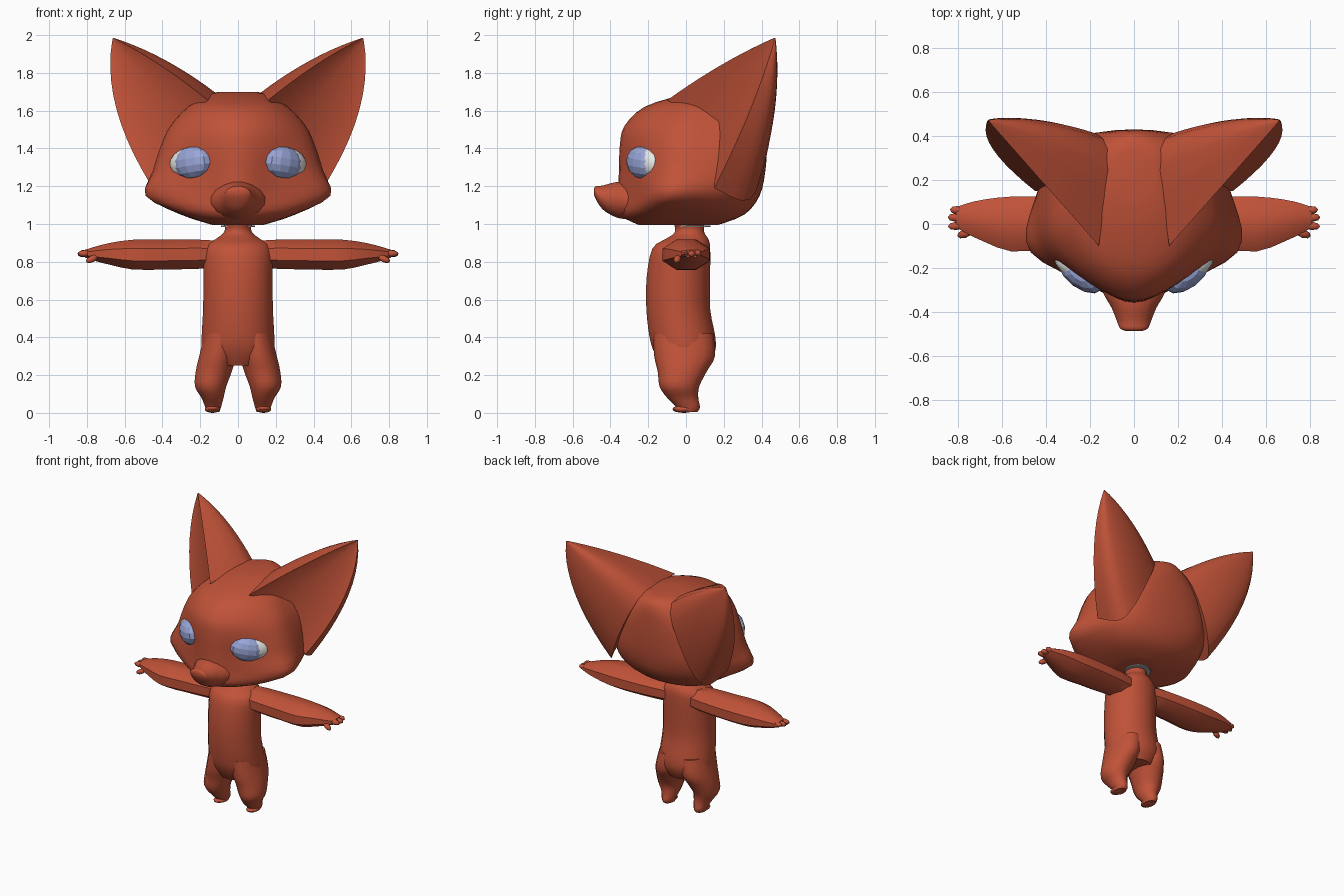
import bpy, bmesh
from math import sin, cos, pi, radians
from mathutils import Vector, Matrix

if "Cube" in bpy.data.objects:
    bpy.data.objects.remove(bpy.data.objects["Cube"], do_unlink=True)


def material(name, rgb):
    m = bpy.data.materials.new(name)
    m.use_nodes = True
    m.diffuse_color = (*rgb, 1)
    m.node_tree.nodes["Principled BSDF"].inputs["Base Color"].default_value = (*rgb, 1)
    return m


FUR = material("rust red", (0.53, 0.085, 0.04))
BLUE = material("pale blue", (0.32, 0.38, 0.68))
WHITE = material("eye white", (0.8, 0.8, 0.78))
GREY = material("grey", (0.4, 0.4, 0.4))


def finish(name, bm, mat, angle=50):
    bmesh.ops.recalc_face_normals(bm, faces=bm.faces[:])
    me = bpy.data.meshes.new(name)
    bm.to_mesh(me)
    bm.free()
    me.materials.append(mat)
    ob = bpy.data.objects.new(name, me)
    bpy.context.collection.objects.link(ob)
    if angle:
        bpy.ops.object.select_all(action='DESELECT')
        ob.select_set(True)
        bpy.context.view_layer.objects.active = ob
        bpy.ops.object.shade_smooth_by_angle(angle=radians(angle))
    return ob


def spline(pts, n, cyclic=False):
    """Smooth curve passing through every point."""
    pts = [Vector(p) for p in pts]
    count, out = len(pts), []
    for i in range(count if cyclic else count - 1):
        if cyclic:
            a, b, c, d = (pts[(i + j) % count] for j in (-1, 0, 1, 2))
        else:
            a, b, c, d = (pts[min(max(i + j, 0), count - 1)] for j in (-1, 0, 1, 2))
        for k in range(n):
            t = k / n
            out.append(0.5 * (2 * b + (c - a) * t + (2 * a - 5 * b + 4 * c - d) * t * t
                              + (3 * b - a - 3 * c + d) * t ** 3))
    if not cyclic:
        out.append(pts[-1])
    return out


def loft(name, rings, mat, steps=3, angle=50):
    """Skin closed rings, smoothing along the length."""
    cols = [spline(c, steps) for c in zip(*rings)]
    bm = bmesh.new()
    rows = [[bm.verts.new(p) for p in r] for r in zip(*cols)]
    n = len(cols)
    for r, s in zip(rows, rows[1:]):
        for i in range(n):
            bm.faces.new((r[i], r[(i + 1) % n], s[(i + 1) % n], s[i]))
    bm.faces.new(rows[0])
    bm.faces.new(rows[-1])
    return finish(name, bm, mat, angle)


def oval(n, place):
    return [place(cos(2 * pi * (i + 0.5) / n), sin(2 * pi * (i + 0.5) / n)) for i in range(n)]


def upright(n, z, cx, rx, y0, y1):
    """Horizontal oval ring reaching from y0 to y1."""
    return oval(n, lambda c, s: (cx + rx * c, (y0 + y1) / 2 + s * (y1 - y0) / 2, z))


def ellipsoid(name, loc, size, mat, rot=None, angle=50, segs=14):
    bm = bmesh.new()
    bmesh.ops.create_uvsphere(bm, u_segments=segs, v_segments=segs // 2 + 1, radius=1)
    m = Matrix.Translation(loc) @ (rot or Matrix.Identity(4)) @ Matrix.Diagonal((*size, 1))
    bm.transform(m)
    return finish(name, bm, mat, angle)


# Head: z, front y, brow, cheek, side, back corner, back y
head = [
    (0.995, -.25, (.08, -.22), (.13, -.12), (.13, 0), (.1, .12), .17),
    (1.05, -.35, (.13, -.31), (.28, -.18), (.3, .05), (.24, .24), .31),
    (1.15, -.36, (.17, -.29), (.47, -.13), (.45, .08), (.31, .32), .39),
    (1.28, -.355, (.18, -.28), (.42, -.12), (.44, .1), (.33, .36), .42),
    (1.42, -.35, (.2, -.27), (.38, -.1), (.4, .1), (.32, .36), .43),
    (1.52, -.325, (.2, -.24), (.34, -.07), (.35, .1), (.28, .36), .43),
    (1.62, -.22, (.15, -.17), (.25, -.03), (.26, .12), (.2, .35), .425),
    (1.68, -.03, (.09, 0), (.15, .07), (.16, .2), (.13, .33), .4),
    (1.70, .1, (.05, .12), (.09, .16), (.1, .22), (.08, .3), .34),
]
rings = []
for z, front, *sides, back in head:
    half = [(x, y, z) for x, y in sides]
    loop = [(0, front, z)] + half + [(0, back, z)] + [(-x, y, z) for x, y, z in reversed(half)]
    rings.append(spline(loop, 4, True))
loft("head", rings, FUR)

# Snout: y, centre height, half width, half height
snout = [(-.25, 1.12, .17, .1), (-.33, 1.125, .135, .1), (-.38, 1.13, .105, .092),
         (-.44, 1.14, .08, .065), (-.475, 1.163, .065, .038), (-.487, 1.172, .04, .018)]
loft("snout", [oval(16, lambda c, s: (w * c, y, zc + h * s)) for y, zc, w, h in snout], FUR)

# Torso and neck: z, half width, front y, back y
torso = [(.25, .12, -.13, .12), (.32, .19, -.17, .155), (.4, .195, -.195, .158), (.55, .187, -.212, .13),
         (.72, .185, -.21, .13), (.87, .18, -.18, .13), (.92, .12, -.11, .12),
         (.95, .08, -.065, .1), (.985, .07, -.06, .095), (1.03, .1, -.08, .1)]
loft("torso_and_neck", [upright(20, z, 0, w, a, b) for z, w, a, b in torso], FUR)

# Pale rim where the neck meets the head
bm = bmesh.new()
bmesh.ops.create_cone(bm, cap_ends=True, segments=20, radius1=.09, radius2=.09, depth=.008,
                      matrix=Matrix.Translation((0, .04, .988)))
finish("neck_rim", bm, GREY, 30)

# Ear guide lines: base point and mid-length bulge
TIP = Vector((.668, .475, 1.99))
ear = [((.16, -.1, 1.655), (0, 0, .02)),
       ((.12, .34, 1.68), (0, .02, .03)),
       ((.25, .42, 1.4), (.01, .03, .01)),
       ((.38, .34, 1.13), (.08, .04, .03)),
       ((.45, .15, 1.19), (.085, .03, .02)),
       ((.31, .16, 1.52), (0, 0, 0))]


def ear_ring(t, sx):
    pts = [Vector(p).lerp(TIP, t * .985) + Vector(b) * 4 * t * (1 - t) for p, b in ear]
    loop = spline(pts[:5], 4) + [pts[5]]
    return [(sx * p.x, p.y, p.z) for p in loop]


# Limb sections
leg = [(.42, .09, .09, -.175, .145), (.3, .108, .1, -.168, .153), (.22, .128, .098, -.15, .11),
       (.14, .145, .085, -.14, .07), (.08, .135, .06, -.1, .065), (.03, .132, .043, -.05, .074),
       (.005, .132, .035, -.045, .06)]
# Arm: x, centre y, half depth, centre z, half height
arm = [(.08, .01, .09, .84, .075), (.2, .005, .118, .84, .083), (.4, .005, .13, .838, .086),
       (.56, 0, .135, .838, .085), (.68, .015, .105, .842, .062), (.76, .025, .075, .842, .04),
       (.81, .03, .05, .843, .022)]
fingers = [((.74, -.035, .83), (.805, -.055, .8)), ((.77, -.005, .845), (.85, -.012, .843)),
           ((.78, .03, .845), (.85, .03, .84)), ((.77, .06, .842), (.84, .066, .85))]

for side, sx in (("left", 1), ("right", -1)):
    loft(side + "_ear", [ear_ring(i / 10, sx) for i in range(11)], FUR, 1, 45)
    loft(side + "_leg", [upright(14, z, sx * x, w, a, b) for z, x, w, a, b in leg], FUR)
    ellipsoid(side + "_foot", (sx * .135, -.012, .02), (.042, .06, .02), FUR)
    loft(side + "_arm", [oval(8, lambda c, s: (sx * x, y + d * c, z + h * s))
                         for x, y, d, z, h in arm], FUR, 2, 35)
    for i, (a, b) in enumerate(fingers):
        a, b = (Vector((sx * p[0], *p[1:])) for p in (a, b))
        turn = (b - a).to_track_quat('X', 'Z').to_matrix().to_4x4()
        ellipsoid(f"{side}_finger_{i + 1}", (a + b) / 2, ((b - a).length / 2, .02, .018),
                  FUR, turn, segs=8)
    # Eyes sit in the slanted face
    turn = Matrix.Rotation(sx * radians(36), 4, 'Z') @ Matrix.Rotation(sx * radians(8), 4, 'Y')
    ellipsoid(side + "_eye", (sx * .242, -.232, 1.325), (.118, .062, .086), BLUE, turn, 0, 12)
    ellipsoid(side + "_eye_white", (sx * .262, -.214, 1.325), (.122, .05, .078), WHITE, turn)
